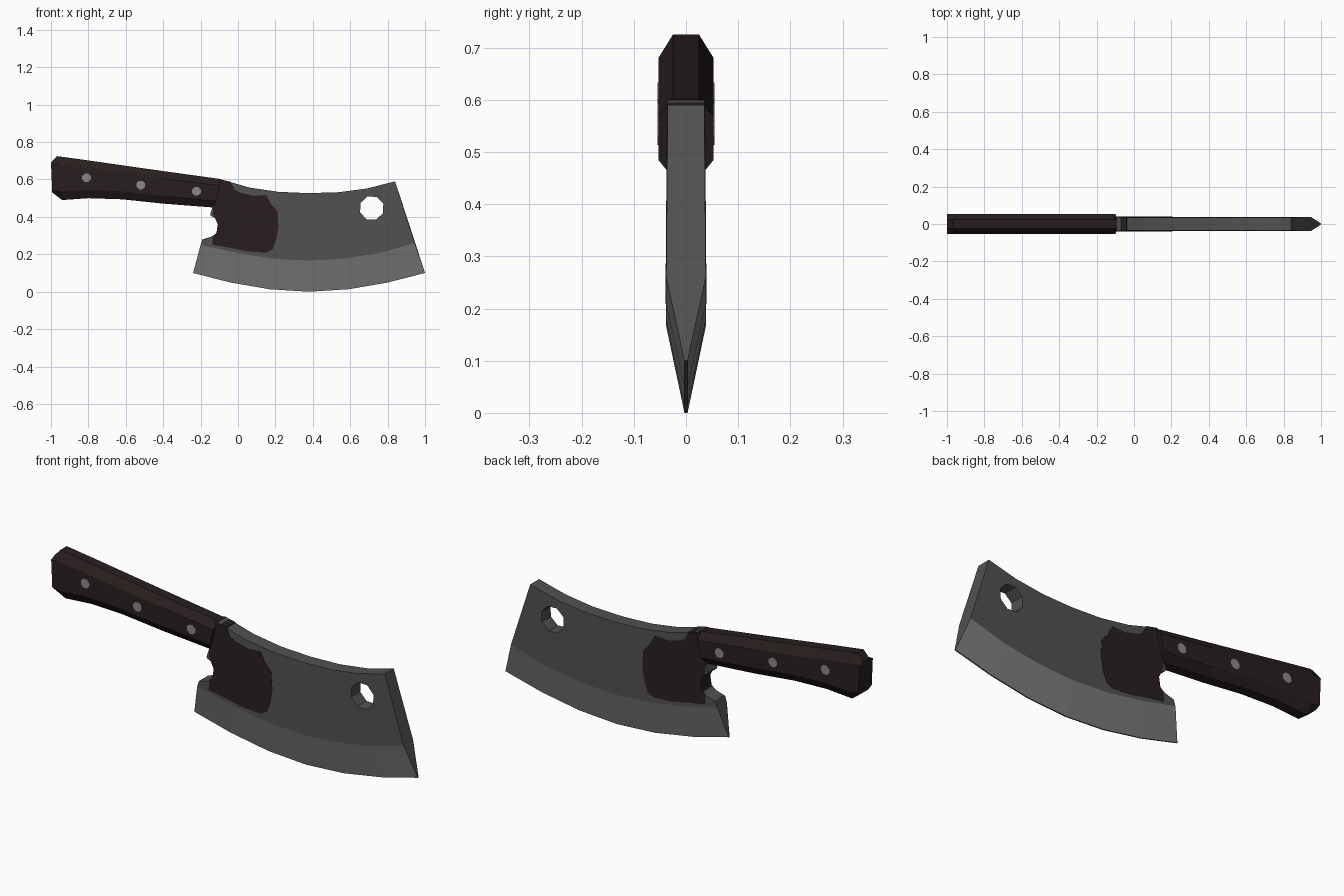
import bpy, bmesh, math

if "Cube" in bpy.data.objects:
    bpy.data.objects.remove(bpy.data.objects["Cube"])


def material(name, r, g, b):
    m = bpy.data.materials.new(name)
    m.diffuse_color = (r, g, b, 1)
    m.use_nodes = True
    m.node_tree.nodes["Principled BSDF"].inputs["Base Color"].default_value = m.diffuse_color
    return m


STEEL = material("dark steel", 0.082, 0.082, 0.082)
EDGE = material("ground edge", 0.20, 0.20, 0.20)
WOOD = material("dark brown", 0.022, 0.0135, 0.0135)
RIVET = material("rivet grey", 0.25, 0.25, 0.25)


def finish(name, bm, *mats):
    bmesh.ops.recalc_face_normals(bm, faces=bm.faces)
    me = bpy.data.meshes.new(name)
    bm.to_mesh(me)
    bm.free()
    for m in mats:
        me.materials.append(m)
    ob = bpy.data.objects.new(name, me)
    bpy.context.collection.objects.link(ob)
    return ob


def loft(rings):
    """Skin equal-length closed rings and cap both ends."""
    bm = bmesh.new()
    rows = [[bm.verts.new(p) for p in ring] for ring in rings]
    n = len(rows[0])
    for a, b in zip(rows, rows[1:]):
        for i in range(n):
            j = (i + 1) % n
            bm.faces.new((a[i], a[j], b[j], b[i]))
    bm.faces.new(rows[0])
    bm.faces.new(rows[-1])
    return bm


def plate(outline, half):
    """Extrude an x-z outline through y; half(z) gives the half thickness."""
    return loft([[(x, s * half(z), z) for x, z in outline] for s in (-1, 1)])


def disc(x, z, r, sides, turn=0.0):
    return [(x + r * math.cos(turn + math.tau * i / sides),
             z + r * math.sin(turn + math.tau * i / sides)) for i in range(sides)]


# Blade: curved columns of spine, bevel line and cutting edge
spine = [(-.09, .60), (.06, .557), (.215, .534), (.375, .527), (.54, .532), (.69, .552), (.84, .59)]
bevel = [(-.20, .25), (-.01, .208), (.18, .177), (.375, .166), (.57, .177), (.76, .208), (.945, .26)]
edge = [(-.24, .10), (-.04, .049), (.17, .013), (.38, 0), (.59, .013), (.80, .049), (1.0, .10)]
rings = []
for (sx, sz), (bx, bz), (ex, ez) in zip(spine, bevel, edge):
    rings.append([(sx, -.035, sz), (bx, -.038, bz), (ex, -.003, ez),
                  (ex, .003, ez), (bx, .038, bz), (sx, .035, sz)])
bm = loft(rings)
bm.normal_update()
for f in bm.faces:
    c = f.calc_center_median()
    if len(f.verts) == 4 and c.z < .20 and abs(c.y) > .01:
        f.material_index = 1
blade = finish("blade", bm, STEEL, EDGE)

# Cutters: hanging hole and finger notch
notch = [(-.30, .28), (-.19, .28), (-.14, .295), (-.112, .315), (-.105, .362),
         (-.12, .393), (-.145, .405), (-.15, .415), (-.30, .42)]
cutters = {"hole_cutter": disc(.715, .447, .066, 8, .35), "notch_cutter": notch}
for name, outline in cutters.items():
    cut = finish(name, plate(outline, lambda z: .1))
    cut.hide_render = True
    cut.hide_viewport = True
    mod = blade.modifiers.new(name, "BOOLEAN")
    mod.operation = "DIFFERENCE"
    mod.solver = "EXACT"
    mod.object = cut

# Brown patch wrapping the heel of the blade
patch = [(-.10, .601), (-.04, .588), (-.02, .548), (.01, .53), (.08, .513), (.15, .517),
         (.175, .47), (.21, .43), (.216, .35), (.205, .28), (.185, .225), (.15, .209),
         (.05, .215), (-.05, .236), (-.135, .25), (-.135, .294), (-.115, .315),
         (-.108, .362), (-.123, .393), (-.135, .42), (-.132, .46)]
finish("heel_patch", plate(patch, lambda z: .0395 - (z - .2) * .008), WOOD)

# Handle: octagonal sections (top x, top z, bottom x, bottom z, chamfer height)
sections = [(-1.0, .69, -.993, .53, .012), (-.968, .725, -.94, .49, .045),
            (-.80, .702, -.80, .50, .044), (-.62, .676, -.62, .494, .043),
            (-.40, .645, -.40, .471, .04), (-.09, .602, -.13, .45, .035)]
rings = []
for tx, tz, bx, bz, ch in sections:
    k = ch / (tz - bz)
    half = [(0, .025), (k, .053), (1 - k, .053), (1, .025)]
    pts = [(tx + (bx - tx) * t, -w, tz + (bz - tz) * t) for t, w in half]
    rings.append(pts + [(x, -y, z) for x, y, z in reversed(pts)])
finish("handle", loft(rings), WOOD)

# Rivets through the handle
for i, (x, z) in enumerate([(-.81, .61), (-.52, .57), (-.222, .537)]):
    finish(f"rivet_{i + 1}", plate(disc(x, z, .025, 8, .39), lambda z: .0545), RIVET)
